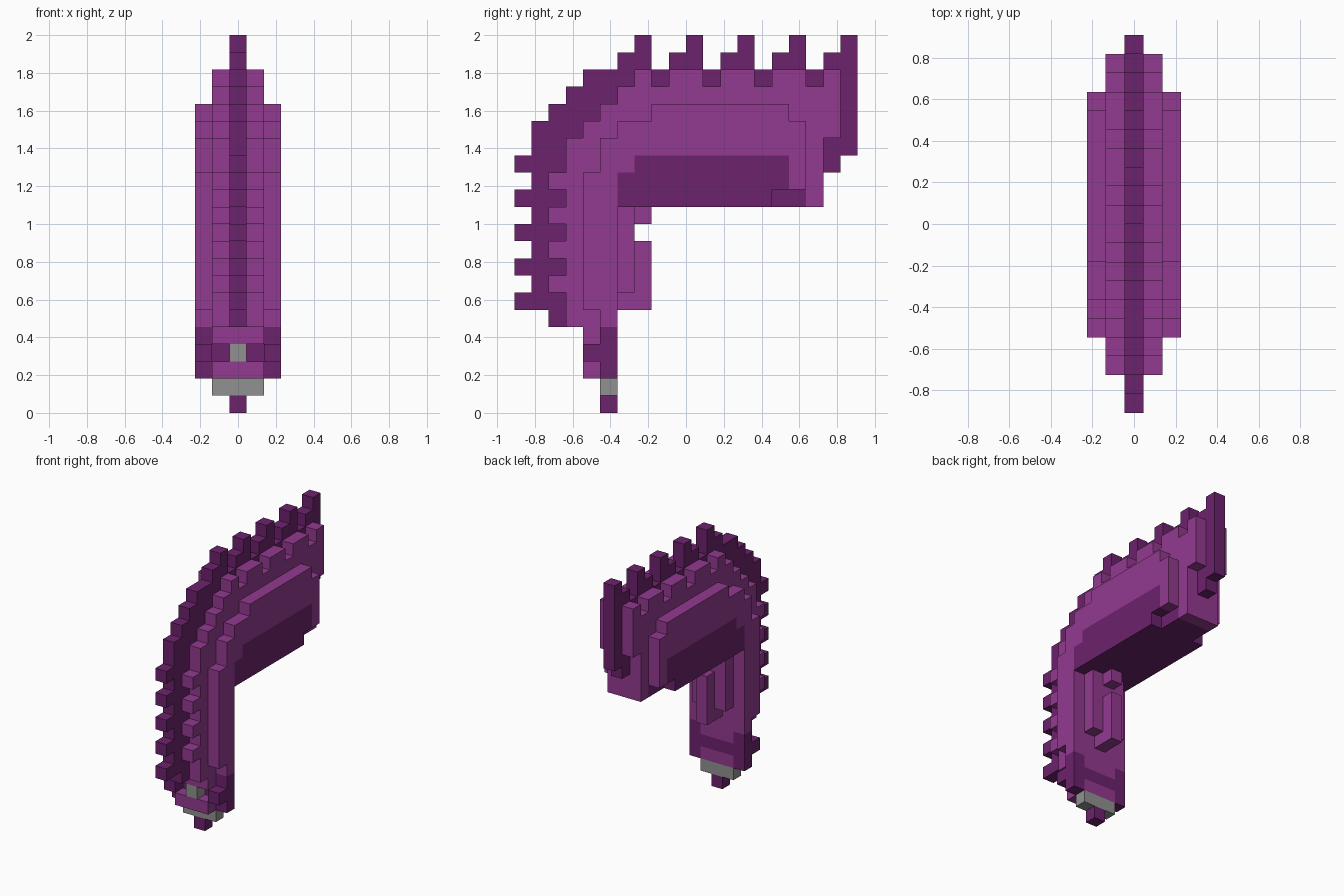
import bpy, bmesh
from mathutils import Vector

if "Cube" in bpy.data.objects:
    bpy.data.objects.remove(bpy.data.objects["Cube"])

U = 2 / 22                      # edge of one block
LIGHT, DARK, GREY = 0, 1, 2


def material(name, rgb):
    m = bpy.data.materials.new(name)
    m.diffuse_color = (*rgb, 1)
    m.use_nodes = True
    m.node_tree.nodes["Principled BSDF"].inputs["Base Color"].default_value = m.diffuse_color
    return m


MATS = [material("light purple", (0.29, 0.042, 0.28)),
        material("dark purple", (0.15, 0.016, 0.15)),
        material("grey metal", (0.285, 0.285, 0.285))]

cells = {}                      # (x, y, z) -> (part, colour)


def fill(part, colour, xs, ys, zs):
    """Fill a box of blocks, mirrored in x."""
    for x in xs:
        for y in ys:
            for z in zs:
                for s in (x, -x):
                    cells[s, y, z] = (part, colour)


def columns(part, colour, xs, first, bottoms, tops):
    for i, (b, t) in enumerate(zip(bottoms, tops)):
        fill(part, colour, xs, [first + i], range(b, t))


R = range

# central crest: curved ridge with teeth along the front and the top
columns("crest", DARK, [0], 1,
        [6, 5, 5, 6, 6] + [12] * 12 + [14, 15],
        [17, 18, 19, 20, 20, 21, 22] + [20, 21, 22] * 4)
for z in R(6, 15, 2):
    fill("crest", DARK, [0], [0], [z])

# inner body: middle three layers, with its own notched edge
columns("inner_body", LIGHT, [1], 3,
        [5, 5, 5] + [12] * 12 + [16],
        [16, 17, 18, 19, 20] + [19, 20, 20] * 3 + [19, 20])
for z in R(7, 14, 2):
    fill("inner_body", LIGHT, [1], [2], [z])
fill("inner_body", LIGHT, [0], R(4, 6), R(4, 6))
fill("inner_body", LIGHT, [0], [5], R(6, 12))
fill("inner_body", LIGHT, [0], [17], R(12, 15))

# dark underside of the arm
fill("underside", DARK, [0, 1], R(6, 17), [12])

# outer side plates
columns("side_plate", LIGHT, [2], 4,
        [6, 5] + [12] * 9 + [13, 13],
        [14, 16, 17, 17] + [18] * 8 + [17])
# dark panel on each side plate
fill("side_panel", DARK, [2], R(6, 15), R(12, 14))
fill("side_panel", DARK, [2], R(7, 16), [14])
fill("side_panel", DARK, [2], [15], [13])

# foot of the handle, with banding and a front stud
fill("foot", LIGHT, [0, 1], [4, 5], [2, 4])
fill("foot", DARK, [0, 1], [5], [3])
fill("foot", DARK, [2], [5], R(2, 5))
fill("foot", DARK, [2], [4], [3])
fill("stud", GREY, [0], [4], [3])
fill("collar", GREY, [0, 1], [5], [1])
fill("tip", DARK, [0], [5], [0])

# bars behind the handle
fill("rear_bar", LIGHT, [1], [6], R(7, 12))
fill("rear_bar", LIGHT, [0], [6], R(6, 12))
fill("rear_bar", LIGHT, [0], [7], R(6, 10))
fill("rear_bar", LIGHT, [0], [7], [11])


def build(part):
    """Make the exposed faces of one part and merge flat neighbours."""
    bm = bmesh.new()
    for c, (p, colour) in cells.items():
        if p != part:
            continue
        centre = Vector((c[0] * U, (c[1] - 9.5) * U, (c[2] + 0.5) * U))
        for axis in R(3):
            for sign in (-1, 1):
                n = list(c)
                n[axis] += sign
                if tuple(n) in cells:
                    continue
                corners = []
                for a, b in ((-1, -1), (1, -1), (1, 1), (-1, 1)):
                    off = [0, 0, 0]
                    off[axis] = sign
                    off[(axis + 1) % 3] = a * sign
                    off[(axis + 2) % 3] = b
                    corners.append(bm.verts.new(centre + Vector(off) * U / 2))
                bm.faces.new(corners).material_index = colour
    bmesh.ops.remove_doubles(bm, verts=bm.verts, dist=U * 0.01)
    bmesh.ops.dissolve_limit(bm, angle_limit=0.01, verts=bm.verts,
                             edges=bm.edges, delimit={'MATERIAL'})
    me = bpy.data.meshes.new(part)
    bm.to_mesh(me)
    bm.free()
    for m in MATS:
        me.materials.append(m)
    bpy.context.collection.objects.link(bpy.data.objects.new(part, me))


for part in sorted({p for p, _ in cells.values()}):
    build(part)
